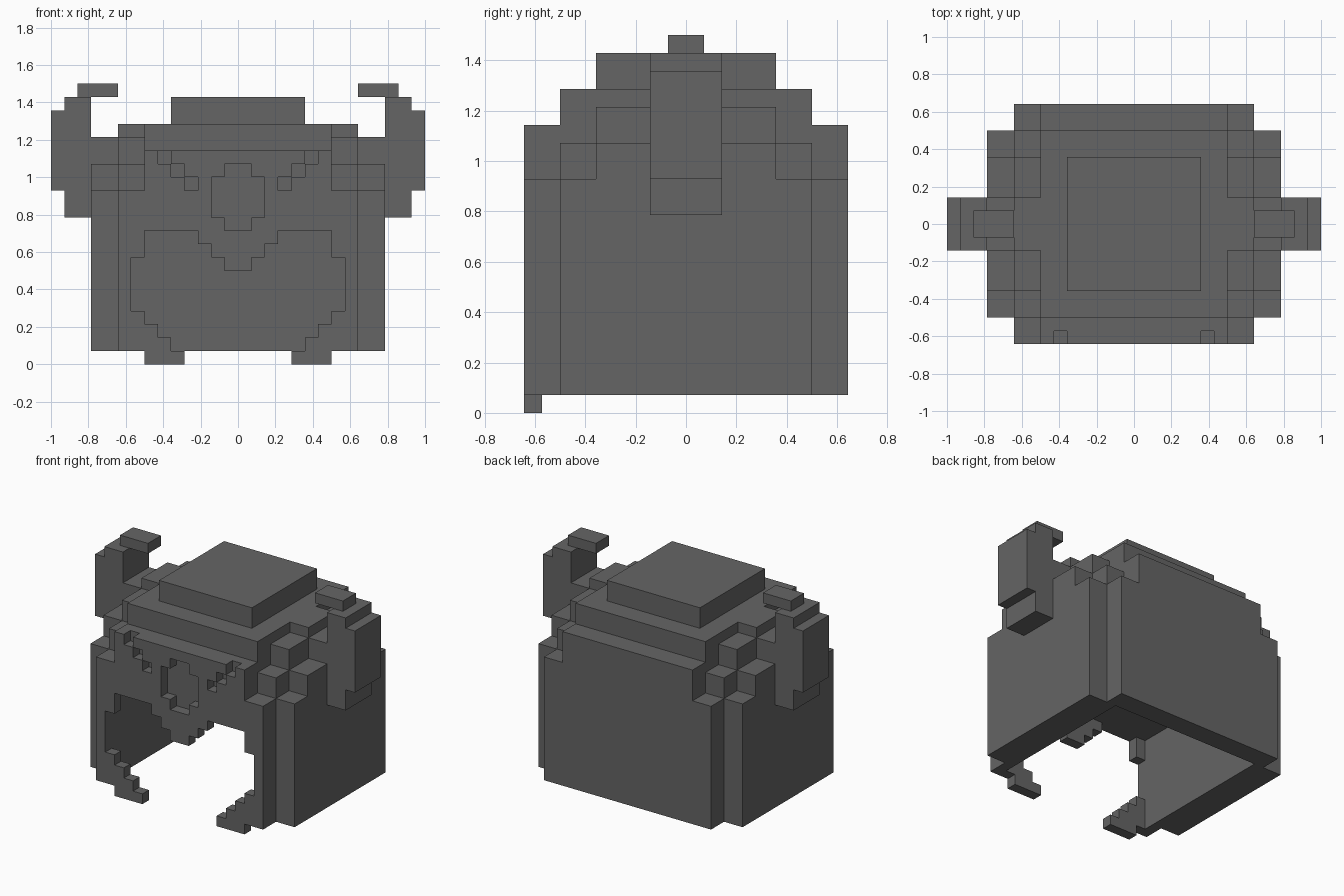
import bpy, bmesh
from mathutils import Vector

cube = bpy.data.objects.get("Cube")
if cube:
    bpy.data.objects.remove(cube, do_unlink=True)

U = 1 / 14  # size of one block

grey = bpy.data.materials.new("dark_grey")
grey.use_nodes = True
grey.diffuse_color = (0.13, 0.13, 0.13, 1)
grey.node_tree.nodes["Principled BSDF"].inputs["Base Color"].default_value = grey.diffuse_color


def box(x0, x1, y0, y1, z0, z1):
    """Set of block cells filling a box."""
    return {(x, y, z) for x in range(x0, x1) for y in range(y0, y1) for z in range(z0, z1)}


def tier(x, y, z0, z1):
    """Box centred on the vertical axis."""
    return box(-x, x, -y, y, z0, z1)


def front(x, z0, z1):
    """Centred one-block-deep strip of the front wall."""
    return box(-x, x, -9, -8, z0, z1)


def mirrored(cells):
    return cells | {(-x - 1, y, z) for x, y, z in cells}


def skin(name, cells):
    """Wrap the cells in one clean surface with merged flat faces."""
    bm = bmesh.new()
    verts = {}

    def vert(p):
        key = tuple(round(c) for c in p)
        if key not in verts:
            verts[key] = bm.verts.new(Vector(key) * U)
        return verts[key]

    for cell in cells:
        for axis in range(3):
            for side in (0, 1):
                step = Vector((0, 0, 0))
                step[axis] = 1
                beside = Vector(cell) + step * (2 * side - 1)
                if tuple(int(c) for c in beside) in cells:
                    continue
                a, b = Vector((0, 0, 0)), Vector((0, 0, 0))
                a[(axis + 1) % 3] = b[(axis + 2) % 3] = 1
                o = Vector(cell) + step * side
                ring = [o, o + a, o + a + b, o + b]
                bm.faces.new([vert(p) for p in (ring if side else ring[::-1])])
    bmesh.ops.dissolve_limit(bm, angle_limit=0.01, verts=bm.verts[:], edges=bm.edges[:])
    mesh = bpy.data.meshes.new(name)
    bm.to_mesh(mesh)
    bm.free()
    mesh.materials.append(grey)
    obj = bpy.data.objects.new(name, mesh)
    bpy.context.collection.objects.link(obj)
    return obj


# Stepped dome: half width, half depth, top of each tier
shell = set()
for x, y, top in ((9, 9, 13), (11, 7, 13), (7, 9, 16), (9, 7, 15), (7, 7, 18),
                  (9, 5, 17), (11, 5, 15), (9, 2, 18), (11, 2, 17), (5, 5, 20)):
    shell |= tier(x, y, 1, top)

# Hollow for the head
shell -= box(-8, 8, -8, 7, 1, 10)

# Face opening, row by row
for x, z0, z1 in ((5, 1, 2), (6, 2, 3), (7, 3, 4), (8, 4, 8), (7, 8, 10)):
    shell -= front(x, z0, z1)

# Stepped nose guard
for i in (1, 2, 3):
    shell |= front(i, 6 + i, 10)

# Sunken forehead mark and slanted brows
shell -= front(1, 10, 15) | front(2, 11, 14)
for i in range(3):
    shell -= mirrored(box(3 + i, 4 + i, -9, -8, 13 + i, 14 + i))

# Chin tips
shell |= mirrored(box(4, 7, -9, -8, 0, 1))
skin("helmet_shell", shell)

# Horns, curling inward at the top
horn = box(11, 13, -2, 2, 11, 20) | box(13, 14, -2, 2, 13, 19) | box(9, 12, -1, 1, 20, 21)
skin("left_horn", horn)
skin("right_horn", mirrored(horn) - horn)
